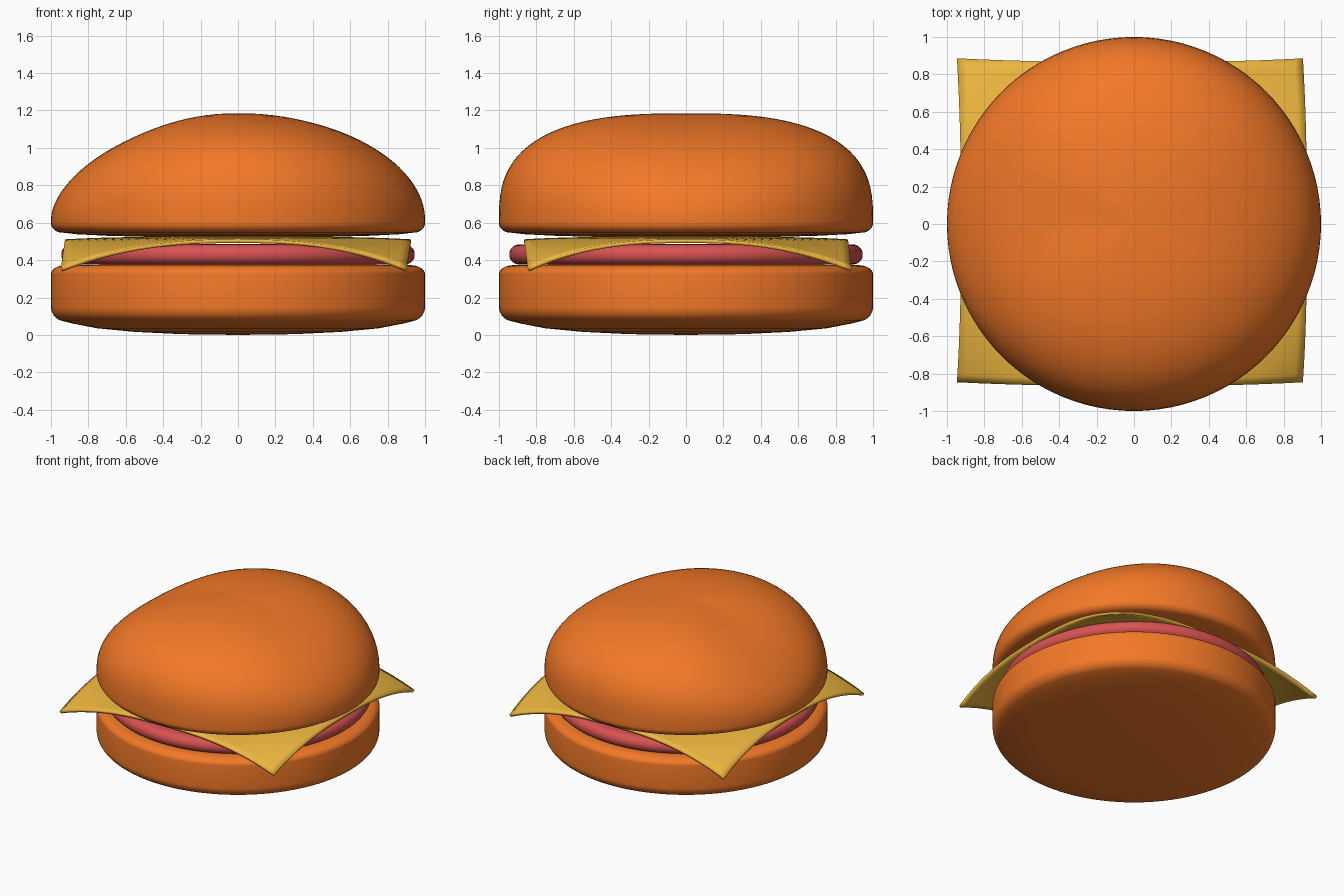
import bpy, bmesh, math

if "Cube" in bpy.data.objects:
    bpy.data.objects.remove(bpy.data.objects["Cube"])

def material(name, rgb):
    m = bpy.data.materials.new(name)
    m.diffuse_color = (*rgb, 1)
    m.use_nodes = True
    m.node_tree.nodes["Principled BSDF"].inputs["Base Color"].default_value = m.diffuse_color
    return m

def finish(name, bm, mat, angle=40):
    bmesh.ops.recalc_face_normals(bm, faces=bm.faces)
    me = bpy.data.meshes.new(name)
    bm.to_mesh(me)
    bm.free()
    ob = bpy.data.objects.new(name, me)
    bpy.context.collection.objects.link(ob)
    me.materials.append(mat)
    bpy.ops.object.select_all(action='DESELECT')
    ob.select_set(True)
    bpy.context.view_layer.objects.active = ob
    bpy.ops.object.shade_smooth_by_angle(angle=math.radians(angle))
    return ob

def lathe(name, profile, mat, n=96):
    """Closed turned body; profile(angle) gives (r, z) from bottom pole to top pole."""
    bm = bmesh.new()
    columns = []
    first = profile(0)
    bottom = bm.verts.new((0, 0, first[0][1]))
    top = bm.verts.new((0, 0, first[-1][1]))
    for i in range(n):
        a = 2 * math.pi * i / n
        columns.append([bm.verts.new((r * math.cos(a), r * math.sin(a), z))
                        for r, z in profile(a)[1:-1]])
    for c, d in zip(columns, columns[1:] + columns[:1]):
        bm.faces.new((bottom, d[0], c[0]))
        bm.faces.new((top, c[-1], d[-1]))
        for j in range(len(c) - 1):
            bm.faces.new((c[j], d[j], d[j + 1], c[j + 1]))
    return finish(name, bm, mat)

def arc(cr, cz, rr, rz, a0, a1, steps=8):
    return [(cr + rr * math.cos(math.radians(a0 + (a1 - a0) * k / steps)),
             cz + rz * math.sin(math.radians(a0 + (a1 - a0) * k / steps)))
            for k in range(steps + 1)]

bread = material("bread", (0.90, 0.19, 0.021))
meat = material("meat", (0.70, 0.085, 0.085))
cheddar = material("cheddar", (0.85, 0.47, 0.05))

# Bottom bun: shallow domed base, straight wall, softly rounded rim
lower = ([(0, 0.0), (0.3, 0.004), (0.55, 0.016), (0.75, 0.035), (0.88, 0.06)]
         + arc(0.92, 0.15, 0.08, 0.078, -68, 0)
         + arc(0.92, 0.325, 0.08, 0.048, 0, 90) + [(0.5, 0.378), (0, 0.38)])
lathe("bottom_bun", lambda a: lower, bread)

# Patty: flat disc with a fully rounded edge
patty = [(0, 0.375), (0.5, 0.375)] + arc(0.895, 0.43, 0.05, 0.053, -90, 90, 14) + [(0.5, 0.485), (0, 0.485)]
lathe("patty", lambda a: patty, meat)

# Top bun: dome that is fuller towards front and back than towards the sides
def dome(a):
    side = 1.94 if math.cos(a) > 0 else 1.74
    side = 1.84 + 0.1 * math.cos(a)
    e = side + (2.7 - side) * math.sin(a) ** 2
    pts = [(0, 0.52), (0.4, 0.522), (0.7, 0.53), (0.86, 0.538)]
    pts += arc(0.94, 0.60, 0.06, 0.053, -75, 0)
    for k in range(25):
        t = k / 24 * math.pi / 2
        pts.append((math.cos(t) ** (2 / e) if k < 24 else 0,
                    0.62 + 0.565 * math.sin(t) ** (2 / e)))
    return pts
lathe("top_bun", dome, bread)

# Cheese slice: square sheet with drooping corners, thickened downwards
bm = bmesh.new()
bmesh.ops.create_grid(bm, x_segments=40, y_segments=40, size=1)
for v in bm.verts:
    u, w = v.co.x, v.co.y
    c = abs(u * w) ** 2.5
    v.co = (0.925 * u - 0.022 * c, 0.866 * w + 0.02 * c,
            0.525 - 0.014 * max(abs(u), abs(w)) ** 4 - 0.155 * c)
cheese = finish("cheese_slice", bm, cheddar)
solid = cheese.modifiers.new("thickness", 'SOLIDIFY')
solid.thickness = 0.02
solid.offset = -1
